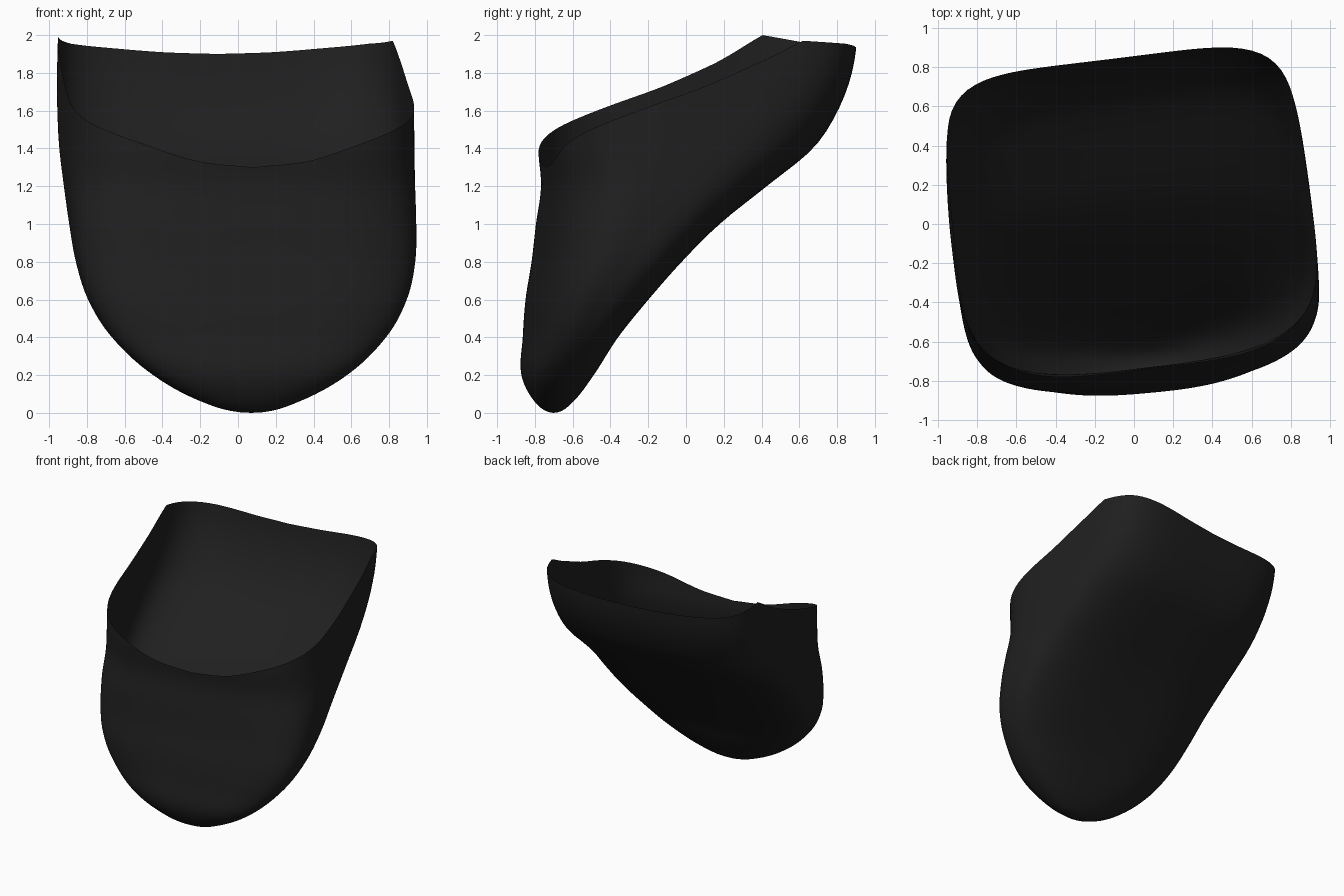
import bpy, bmesh, math
from mathutils import Vector

if "Cube" in bpy.data.objects:
    bpy.data.objects.remove(bpy.data.objects["Cube"])

TURN = math.radians(7)      # the pocket is turned slightly about z
STEP = 2.5                  # degrees between columns
ROWS = 48

# height, centre x, centre y, half width, half depth, squareness of the cross-section
SECTIONS = [
    (0.00, 0.070, -0.70, 0.00, 0.00, 2.4), (0.05, 0.065, -0.70, 0.235, 0.09, 2.4),
    (0.20, 0.064, -0.68, 0.515, 0.180, 2.6), (0.40, 0.058, -0.612, 0.728, 0.23, 2.8),
    (0.60, 0.050, -0.524, 0.845, 0.295, 3.0), (0.80, 0.040, -0.42, 0.898, 0.363, 3.1),
    (1.00, 0.025, -0.308, 0.915, 0.45, 3.2), (1.20, 0.008, -0.17, 0.922, 0.565, 3.2),
    (1.40, -0.006, -0.055, 0.925, 0.695, 3.4), (1.60, -0.012, 0.02, 0.920, 0.745, 4.0),
    (1.80, -0.012, 0.048, 0.912, 0.785, 4.7), (2.00, -0.012, 0.06, 0.90, 0.80, 5.4)]

# rim height against direction angle: front and sides, then the back edge
RIM_SIDE = [(-90, 1.30), (-71.6, 1.335), (-54.5, 1.435), (-36, 1.55),
            (-21.7, 1.635), (-1, 1.745), (18.3, 1.875), (30, 1.985)]
RIM_BACK = [(30, 1.985), (42, 1.96), (54.5, 1.936), (71.6, 1.91), (90, 1.90)]


def sample(table, x):
    """Smooth cubic interpolation of a table by its first column."""
    n = len(table)
    i = 0
    while i < n - 2 and x > table[i + 1][0]:
        i += 1
    x0, x1 = table[i][0], table[i + 1][0]
    h = x1 - x0
    t = min(max((x - x0) / h, 0), 1)

    def slope(j, k):
        a, b = max(j - 1, 0), min(j + 1, n - 1)
        return (table[b][k] - table[a][k]) / (table[b][0] - table[a][0])
    out = []
    for k in range(1, len(table[0])):
        p, q = table[i][k], table[i + 1][k]
        out.append(p * (1 + 2 * t) * (1 - t) ** 2 + slope(i, k) * h * t * (1 - t) ** 2
                   + q * t * t * (3 - 2 * t) + slope(i + 1, k) * h * t * t * (t - 1))
    return out


def point(deg, z):
    """Point of the wall in a given direction at a given height."""
    cx, cy, w, d, n = sample(SECTIONS, z)
    if z < 0.05:            # near the tip the outline rounds off like a bowl
        k = math.sqrt(z / 0.05)
        w, d = 0.235 * k, 0.09 * k
    a = math.radians(deg)
    r = (abs(math.cos(a)) ** n + abs(math.sin(a)) ** n) ** (-1 / n)
    u, v = w * r * math.cos(a), d * r * math.sin(a)
    return Vector((cx + u * math.cos(TURN) - v * math.sin(TURN),
                   cy + u * math.sin(TURN) * min(1, 0.7 + z * 0.3) + v * math.cos(TURN), z))


# pocket shell: open at the slanted rim, closed at the rounded tip
bm = bmesh.new()
tip = bm.verts.new(point(0, 0))
angles = [-90 + STEP * i for i in range(int(360 / STEP))]
columns = []
for deg in angles:
    mirrored = deg if deg <= 90 else 180 - deg
    rim = sample(RIM_SIDE if mirrored <= 30 else RIM_BACK, mirrored)[0]
    # the left back corner stands a little higher than the right one
    side = math.copysign(1, mirrored - deg - 0.1) if mirrored != deg else 1
    rim -= side * 0.015 * max(0, 1 - abs(mirrored - 30) / 15)
    columns.append([bm.verts.new(point(deg, rim * (j / ROWS) ** 1.6))
                    for j in range(1, ROWS + 1)])
for i, a in enumerate(columns):
    b = columns[(i + 1) % len(columns)]
    bm.faces.new((tip, b[0], a[0]))
    for j in range(ROWS - 1):
        bm.faces.new((a[j], b[j], b[j + 1], a[j + 1]))
bmesh.ops.recalc_face_normals(bm, faces=bm.faces)
lowest = min(bm.faces, key=lambda f: f.calc_center_median().z)
if lowest.normal.z > 0:
    bmesh.ops.reverse_faces(bm, faces=bm.faces)
for f in bm.faces:
    f.smooth = True

mesh = bpy.data.meshes.new("pocket_shell")
bm.to_mesh(mesh)
bm.free()
black = bpy.data.materials.new("soft black")
black.diffuse_color = (0.014, 0.014, 0.014, 1)
black.use_nodes = True
black.node_tree.nodes["Principled BSDF"].inputs["Base Color"].default_value = black.diffuse_color
mesh.materials.append(black)
shell = bpy.data.objects.new("pocket_shell", mesh)
bpy.context.collection.objects.link(shell)
